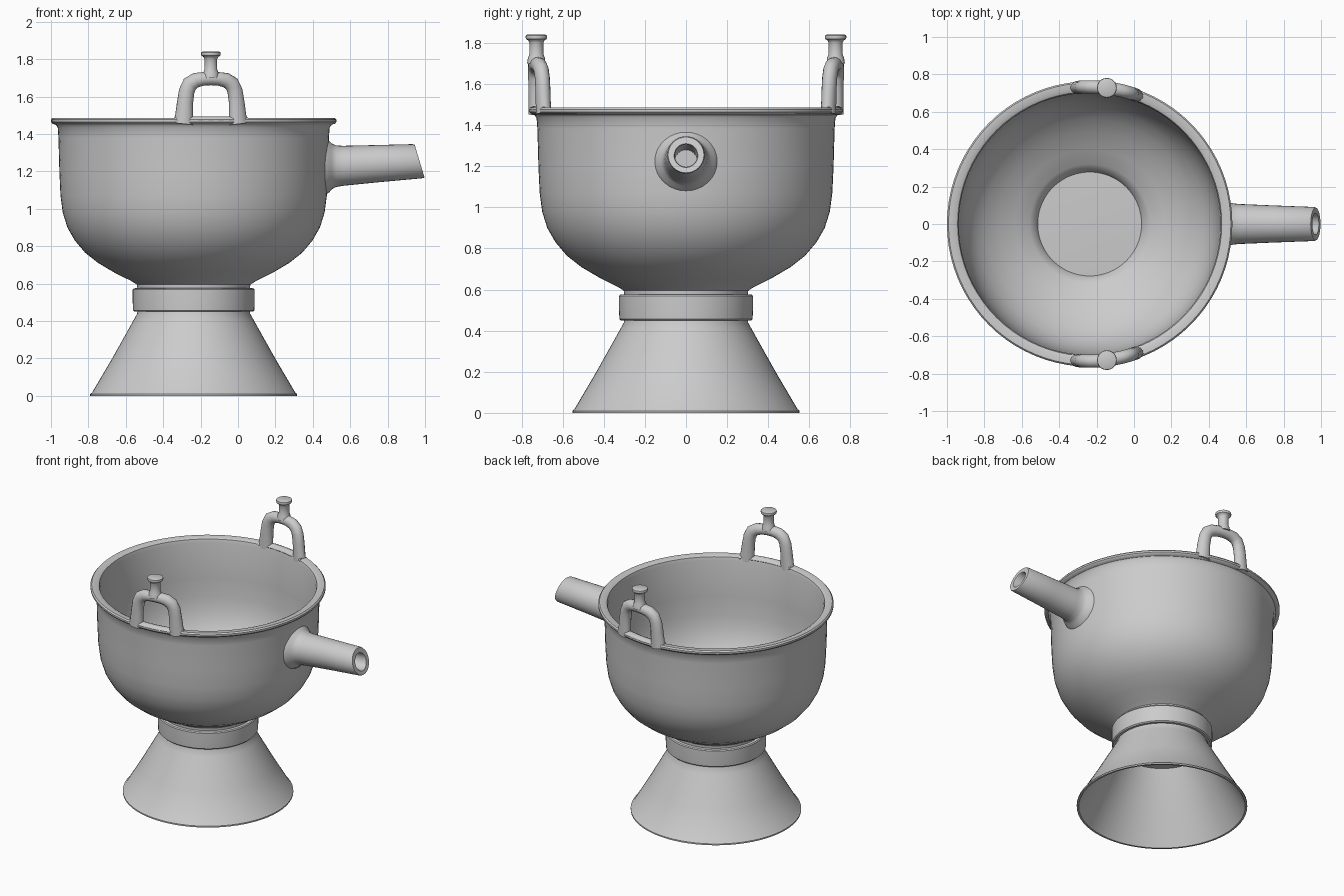
import bpy, bmesh, math
from mathutils import Vector

if "Cube" in bpy.data.objects:
    bpy.data.objects.remove(bpy.data.objects["Cube"])

AXIS_X = -0.237   # vertical axis of bowl and foot


def finish(name, bm, angle=35):
    bmesh.ops.recalc_face_normals(bm, faces=bm.faces)
    me = bpy.data.meshes.new(name)
    bm.to_mesh(me)
    bm.free()
    ob = bpy.data.objects.new(name, me)
    bpy.context.collection.objects.link(ob)
    bpy.ops.object.select_all(action='DESELECT')
    ob.select_set(True)
    bpy.context.view_layer.objects.active = ob
    bpy.ops.object.shade_smooth_by_angle(angle=math.radians(angle))
    return ob


def skin(name, rings, cap_start=False, cap_end=False, closed=False, angle=35):
    """Join successive rings of points with quads."""
    bm = bmesh.new()
    vs = [[bm.verts.new(p) for p in r] for r in rings]
    n = len(vs[0])
    pairs = list(zip(vs, vs[1:])) + ([(vs[-1], vs[0])] if closed else [])
    for a, b in pairs:
        for i in range(n):
            j = (i + 1) % n
            bm.faces.new((a[i], a[j], b[j], b[i]))
    if cap_start:
        bm.faces.new(vs[0])
    if cap_end:
        bm.faces.new(vs[-1])
    return finish(name, bm, angle)


def lathe(name, profile, x=AXIS_X, y=0, n=64, **kw):
    rings = [[(x + r * math.cos(2 * math.pi * i / n),
               y + r * math.sin(2 * math.pi * i / n), z) for i in range(n)]
             for r, z in profile]
    return skin(name, rings, **kw)


# bowl: outside up, over the rolled rim, down the inside to the flat floor
lathe("bowl", [
    (0.30, 0.56), (0.303, 0.595), (0.335, 0.615), (0.42, 0.657), (0.51, 0.71),
    (0.58, 0.765), (0.635, 0.83), (0.675, 0.90), (0.70, 0.98), (0.712, 1.07),
    (0.718, 1.20), (0.723, 1.38), (0.727, 1.435), (0.738, 1.45), (0.755, 1.455),
    (0.763, 1.465), (0.763, 1.477), (0.755, 1.486), (0.722, 1.486),
    (0.706, 1.478), (0.70, 1.455), (0.696, 1.20), (0.69, 1.07), (0.677, 0.985),
    (0.652, 0.91), (0.615, 0.845), (0.56, 0.785), (0.49, 0.73), (0.40, 0.675),
    (0.32, 0.635), (0.29, 0.61), (0.275, 0.57)], n=80,
    cap_start=True, cap_end=True)

# collar band
lathe("collar", [(0.29, 0.45), (0.317, 0.45), (0.324, 0.457), (0.326, 0.50),
                 (0.326, 0.568), (0.321, 0.575), (0.29, 0.577)],
      cap_start=True, cap_end=True)

# hollow conical foot
lathe("foot", [(0.30, 0.47), (0.302, 0.44), (0.324, 0.40), (0.436, 0.20),
               (0.543, 0.018), (0.553, 0.01), (0.553, 0.0), (0.540, 0.0),
               (0.425, 0.20), (0.313, 0.40), (0.288, 0.45)],
      cap_start=True, cap_end=True)


# socket handle: tapered, obliquely cut tube with a flared root
def spout_ring(x, zc, r, slant, n=32):
    return [(x - slant * r * math.sin(a), r * math.cos(a), zc + r * math.sin(a))
            for a in (2 * math.pi * i / n for i in range(n))]


skin("spout", [spout_ring(*s) for s in [
    (0.465, 1.226, 0.152, 0), (0.488, 1.226, 0.138, 0), (0.502, 1.227, 0.122, 0),
    (0.525, 1.228, 0.111, 0), (0.56, 1.23, 0.107, 0), (0.75, 1.242, 0.099, 0.1),
    (0.962, 1.255, 0.091, 0.3), (0.971, 1.255, 0.087, 0.3),
    (0.971, 1.252, 0.058, 0.3), (0.963, 1.251, 0.054, 0.3),
    (0.75, 1.242, 0.052, 0.1), (0.51, 1.228, 0.052, 0)]], cap_end=True)

# lug handles: flattened arches following the rim, each with a knob on top
LUG_X = -0.145
half = [(-0.148, 1.455, 0.054), (-0.143, 1.50, 0.048), (-0.138, 1.57, 0.043),
        (-0.129, 1.63, 0.042), (-0.112, 1.668, 0.042), (-0.08, 1.688, 0.040),
        (-0.04, 1.695, 0.036), (0, 1.696, 0.035)]
path = half + [(-x, z, w) for x, z, w in reversed(half[:-1])]


def lug(side, n=14):
    def point(dx, z):
        x = LUG_X + dx
        return Vector((x, side * math.sqrt(0.733 ** 2 - (x - AXIS_X) ** 2), z))
    pts = [point(x, z) for x, z, w in path]
    rings = []
    for i, p in enumerate(pts):
        t = (pts[min(i + 1, len(pts) - 1)] - pts[max(i - 1, 0)]).normalized()
        out = Vector((p.x - AXIS_X, p.y, 0)).normalized()
        u = t.cross(out).normalized()
        w = path[i][2]
        ring = []
        for k in range(n):
            a = 2 * math.pi * k / n
            ring.append(p + u * w * math.cos(a) + out * 0.036 * math.sin(a))
        rings.append(ring)
    return rings


for side, label in ((-1, "front"), (1, "back")):
    skin(label + "_lug", lug(side), cap_start=True, cap_end=True, angle=50)
    lathe(label + "_knob", [(0.045, 1.70), (0.041, 1.728), (0.034, 1.745),
                            (0.034, 1.80), (0.039, 1.812), (0.05, 1.819),
                            (0.053, 1.828), (0.051, 1.837), (0.045, 1.84)],
          x=LUG_X, y=side * 0.728, n=20, cap_start=True, cap_end=True)

# small fillets along the rim between the legs of each lug
for side, label in ((-1, "front"), (1, "back")):
    rings = []
    for i in range(9):
        x = LUG_X - 0.19 + 0.38 * i / 8
        out = Vector((x - AXIS_X, 0, 0))
        out.y = side * math.sqrt(0.733 ** 2 - out.x ** 2)
        out.normalize()
        c = Vector((AXIS_X, 0, 1.474)) + out * 0.733
        rings.append([c + out * 0.03 * math.cos(a) + Vector((0, 0, 0.02 * math.sin(a)))
                      for a in (2 * math.pi * k / 10 for k in range(10))])
    skin(label + "_lug_base", rings, cap_start=True, cap_end=True, angle=50)
